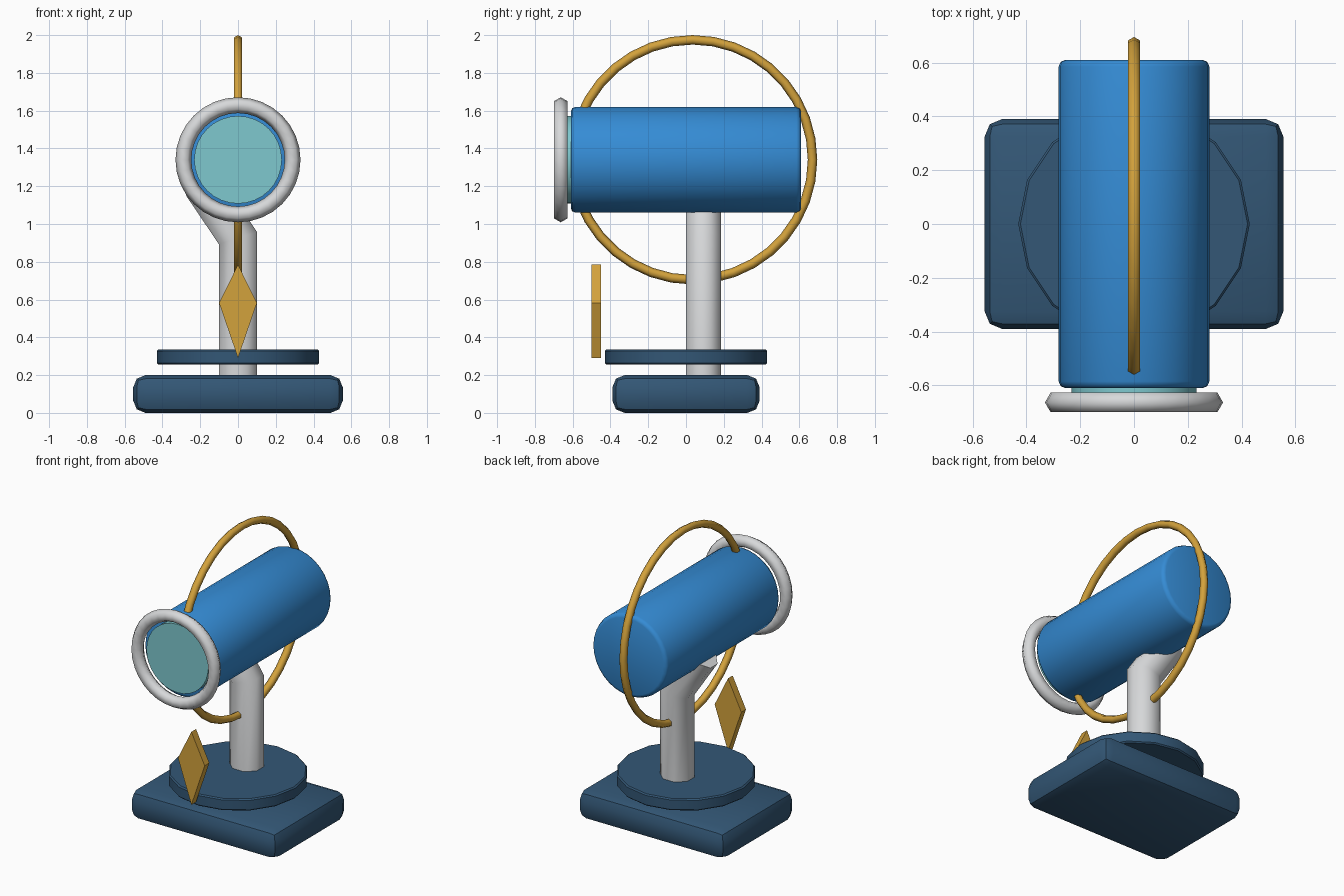
import bpy, bmesh, math
from mathutils import Vector

if "Cube" in bpy.data.objects:
    bpy.data.objects.remove(bpy.data.objects["Cube"])


def material(name, rgb):
    m = bpy.data.materials.new(name)
    m.diffuse_color = (*rgb, 1)
    m.use_nodes = True
    m.node_tree.nodes["Principled BSDF"].inputs["Base Color"].default_value = m.diffuse_color
    return m


NAVY = material("navy", (0.033, 0.095, 0.18))
BLUE = material("blue", (0.035, 0.26, 0.66))
SILVER = material("silver", (0.68, 0.69, 0.70))
GOLD = material("gold", (0.65, 0.36, 0.045))
TEAL = material("teal", (0.21, 0.58, 0.62))


def finish(name, mat, angle=None, bevel=0, segments=1):
    o = bpy.context.object
    o.name = name
    o.data.materials.append(mat)
    bpy.ops.object.transform_apply(location=False, rotation=True, scale=True)
    if bevel:
        b = o.modifiers.new("rounding", "BEVEL")
        b.width, b.segments = bevel, segments
        b.limit_method = "ANGLE"
        b.angle_limit = math.radians(40)
        bpy.ops.object.modifier_apply(modifier=b.name)
    if angle:
        bpy.ops.object.shade_smooth_by_angle(angle=math.radians(angle))
    return o


def cylinder(name, mat, sides, radius, depth, loc, rot=(0, 0, 0), **kw):
    bpy.ops.mesh.primitive_cylinder_add(vertices=sides, radius=radius, depth=depth,
                                        location=loc, rotation=rot)
    return finish(name, mat, **kw)


def torus(name, mat, major, minor, sides, loc, rot):
    bpy.ops.mesh.primitive_torus_add(major_radius=major, minor_radius=minor,
                                     major_segments=sides, minor_segments=6,
                                     location=loc, rotation=rot)
    return finish(name, mat, angle=65)


def mesh_object(name, mat, bm, angle=None):
    bmesh.ops.recalc_face_normals(bm, faces=bm.faces)
    me = bpy.data.meshes.new(name)
    bm.to_mesh(me)
    bm.free()
    o = bpy.data.objects.new(name, me)
    bpy.context.collection.objects.link(o)
    bpy.ops.object.select_all(action="DESELECT")
    bpy.context.view_layer.objects.active = o
    o.select_set(True)
    return finish(name, mat, angle=angle)


Q = math.pi / 2
AXIS_Z = 1.34

# Rounded rectangular base
bpy.ops.mesh.primitive_cube_add(size=1, location=(0, 0, 0.1))
bpy.context.object.scale = (1.11, 0.78, 0.2)
finish("base", NAVY, angle=30, bevel=0.065, segments=2)

# Turntable disc, floating just above the base
cylinder("turntable", NAVY, 16, 0.43, 0.08, (0, 0, 0.295), angle=30, bevel=0.008)

# Bent support post: eight-sided section swept along a kinked path
bm = bmesh.new()
rings = []
lean = Vector((-0.56, 0, 0.83))
path = [Vector((0, 0.093, 0.12)), Vector((0, 0.093, 0.925))]
path.append(path[1] + lean * 0.34)
for i, p in enumerate(path):
    ring = []
    for k in range(8):
        a = math.tau * (k + 0.5) / 8
        x, y = 0.11 * math.cos(a), 0.1 * math.sin(a)
        if i == 0:
            off = Vector((x, y, 0))
        elif i == 1:
            off = Vector((x, y, x * 0.31))
        else:
            off = Vector((x * 0.83, y, x * 0.56))
        ring.append(bm.verts.new(p + off))
    rings.append(ring)
for lo, hi in zip(rings, rings[1:]):
    for k in range(8):
        bm.faces.new((lo[k], lo[(k + 1) % 8], hi[(k + 1) % 8], hi[k]))
bm.faces.new(rings[0])
bm.faces.new(rings[-1])
mesh_object("support_post", SILVER, bm, angle=50)

# Main tube with front lens and rim
cylinder("tube", BLUE, 32, 0.28, 1.22, (0, 0, AXIS_Z), (Q, 0, 0),
         angle=50, bevel=0.025, segments=2)
cylinder("lens", TEAL, 32, 0.232, 0.05, (0, -0.625, AXIS_Z), (Q, 0, 0), angle=30)
torus("lens_rim", SILVER, 0.289, 0.042, 32, (0, -0.663, AXIS_Z), (Q, 0, 0))

# Large upright hoop crossing the tube lengthwise
torus("hoop", GOLD, 0.635, 0.025, 36, (0, 0.035, AXIS_Z), (0, Q, 0))

# Hanging diamond pendant
bm = bmesh.new()
outline = [(0, 0.29), (0.1, 0.582), (0, 0.785), (-0.1, 0.582)]
face = bm.faces.new([bm.verts.new((x, -0.5, z)) for x, z in outline])
ext = bmesh.ops.extrude_face_region(bm, geom=[face])
bmesh.ops.translate(bm, vec=(0, 0.05, 0),
                    verts=[g for g in ext["geom"] if isinstance(g, bmesh.types.BMVert)])
mesh_object("pendant", GOLD, bm)
